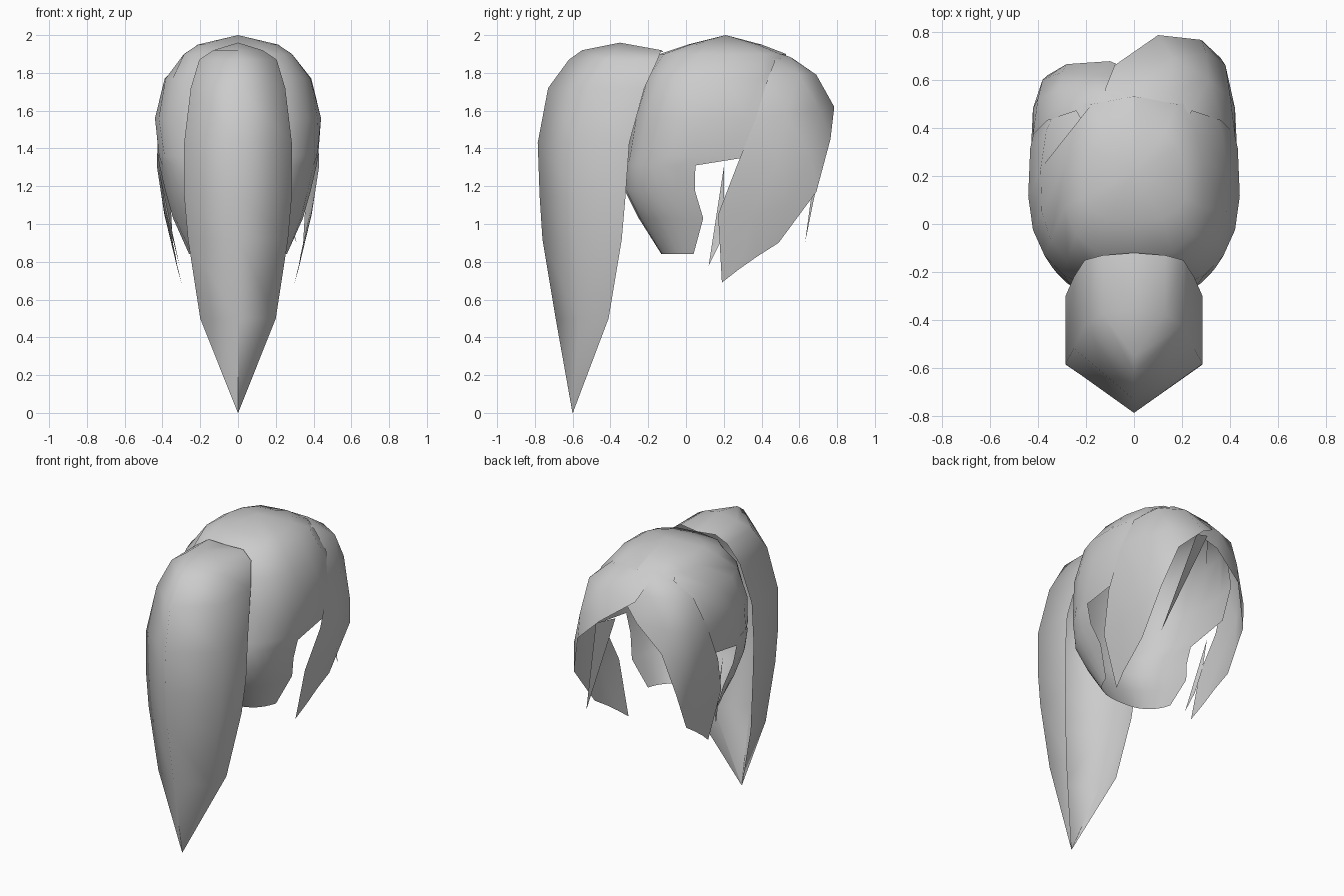
import bpy
from math import sin, cos, radians

if "Cube" in bpy.data.objects:
    bpy.data.objects.remove(bpy.data.objects["Cube"])


def make(name, verts, faces, angle=50):
    me = bpy.data.meshes.new(name)
    me.from_pydata(verts, [], faces)
    me.validate()
    ob = bpy.data.objects.new(name, me)
    bpy.context.collection.objects.link(ob)
    bpy.ops.object.select_all(action='DESELECT')
    ob.select_set(True)
    bpy.context.view_layer.objects.active = ob
    bpy.ops.object.mode_set(mode='EDIT')
    bpy.ops.mesh.select_all(action='SELECT')
    bpy.ops.mesh.normals_make_consistent(inside=False)
    bpy.ops.object.mode_set(mode='OBJECT')
    bpy.ops.object.shade_smooth_by_angle(angle=radians(angle))
    return ob


def loft(rows):
    n = len(rows[0])
    faces = [(r*n + i, r*n + i + 1, (r+1)*n + i + 1, (r+1)*n + i)
             for r in range(len(rows) - 1) for i in range(n - 1)]
    return [p for row in rows for p in row], faces


# Scalp shell: arcs wrapping the back of the head
# z, half width, back y, front y, sweep from back centre in degrees
YC = 0.15
CAP = [(1.95, .215, .01, .40, 180), (1.90, .29, -.14, .53, 180),
       (1.77, .39, -.22, .62, 136), (1.56, .44, -.28, .68, 122),
       (1.36, .425, -.31, .70, 109), (1.31, .42, -.318, .68, 80.6),
       (1.18, .39, -.325, .68, 80.4), (1.03, .345, -.25, .68, 84),
       (.84, .27, -.13, .68, 70.5)]


def arc(z, w, yb, yf, sweep, n=14):
    pts = []
    for i in range(n + 1):
        t = radians(sweep) * (2*i/n - 1)
        s, c = sin(t), cos(t)
        if sweep == 180 and i in (0, n):
            s = 0
        x = w * abs(s)**(.73 if c > 0 else .6) * (1 if s > 0 else -1)
        r = (YC - yb) if c > 0 else (yf - YC)
        y = YC - r * abs(c)**.85 * (1 if c > 0 else -1)
        pts.append((x, y, z))
    return pts


v, f = loft([arc(*r) for r in CAP])
v.append((0, .21, 2.0))
f += [(i, i + 1, len(v) - 1) for i in range(14)]
make("scalp_hair", v, f)

# Swept fringe panels, each row runs from the ear edge to the face edge
FRINGE = [
    [(.20, .40, 1.90), (.10, .43, 1.925), (0, .43, 1.93), (-.10, .43, 1.92)],
    [(.24, .47, 1.865), (.14, .55, 1.885), (.0, .56, 1.88), (-.12, .56, 1.865)],
    [(.36, .43, 1.76), (.31, .60, 1.79), (.16, .69, 1.79), (-.08, .66, 1.75)],
    [(.42, .37, 1.56), (.40, .53, 1.58), (.30, .71, 1.60), (.10, .785, 1.62)],
    [(.43, .27, 1.31), (.42, .48, 1.32), (.38, .66, 1.36), (.28, .765, 1.45)],
    [(.385, .17, 1.05), (.39, .35, 1.05), (.385, .52, 1.08), (.36, .69, 1.17)],
    [(.30, .19, .69), (.32, .28, .76), (.33, .38, .83), (.345, .49, .90)]]
make("fringe_right", *loft(FRINGE))


def left(p):
    x, y, z = p
    return (-x, y if y < .5 else .5 + (y - .5)*.62, z)


make("fringe_left", *loft([[left(p) for p in row] for row in FRINGE]))

# Thin loose strands
make("front_strand", [(.02, .73, 1.64), (.14, .77, 1.59), (.31, .63, .90)], [(0, 1, 2)])
make("side_strand", [(-.42, .2, 1.3), (-.385, .20, 1.08), (-.34, .18, .9), (-.31, .12, .78)],
     [(0, 1, 3), (1, 2, 3)])

# Ponytail: a hollow shell, open toward the head, tapering to a point
# z, half width, outer y, inner edge y
TAIL = [(1.92, .13, -.55, -.13), (1.87, .205, -.62, -.15), (1.72, .25, -.73, -.22),
        (1.43, .285, -.785, -.30), (1.15, .285, -.775, -.32),
        (.92, .265, -.76, -.34), (.50, .20, -.69, -.41), (0, .001, -.601, -.599)]
rings = []
for z, w, a, b in TAIL:
    m = a + (b - a)*.42
    rings.append([(-w, b, z), (-w, m, z), (0, a, z), (w, m, z), (w, b, z)])
v, f = loft(rings)
v += [(0, -.35, 1.96), (0, -.12, 1.91)]
k = len(v)
f += [(i, i + 1, k - 2) for i in range(4)] + [(4, k - 1, k - 2), (k - 1, 0, k - 2)]
make("ponytail", v, f, 80)
